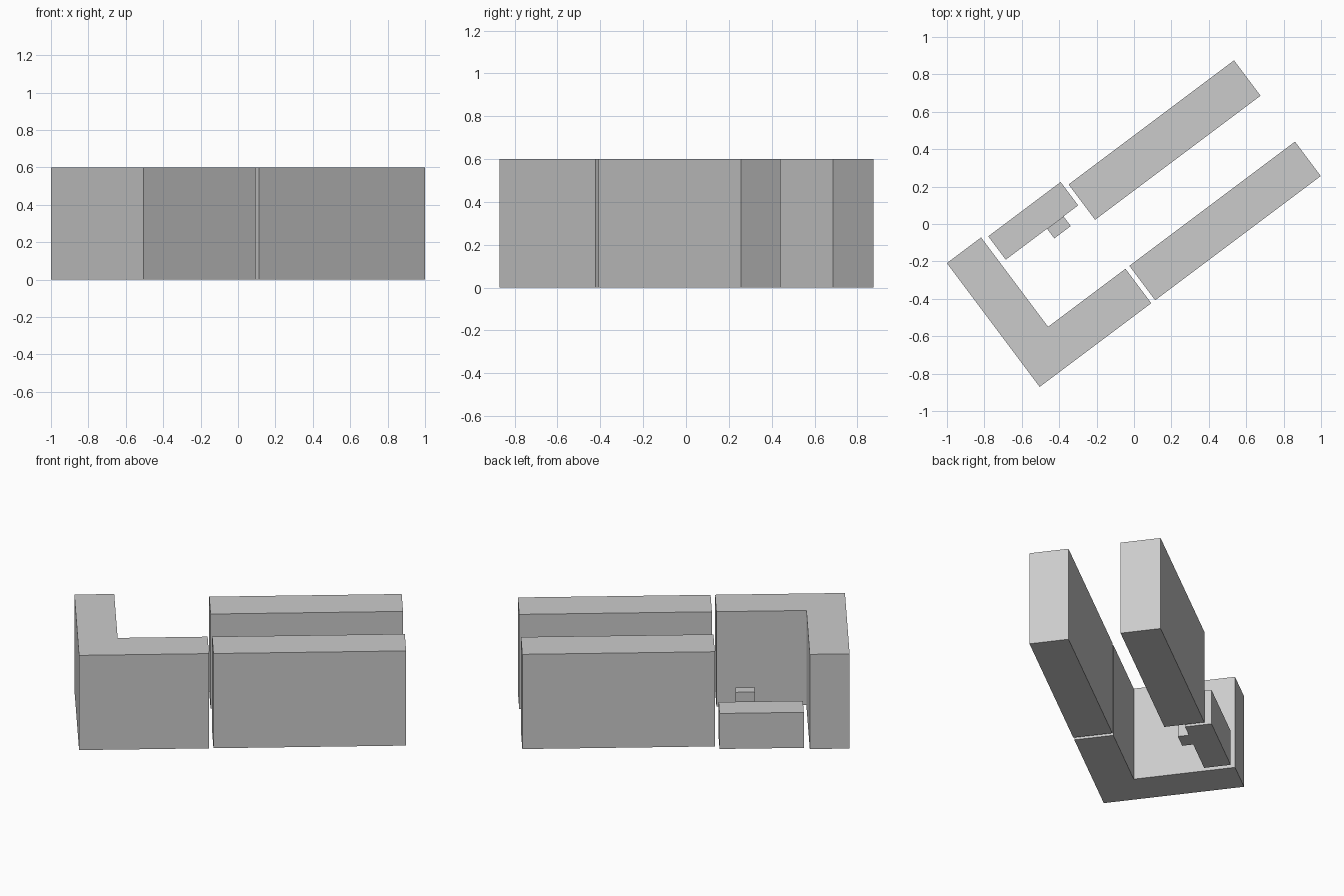
import bpy, bmesh, math
from mathutils import Matrix

if "Cube" in bpy.data.objects:
    bpy.data.objects.remove(bpy.data.objects["Cube"])

# The whole plan is turned by a 3-4-5 angle about z
TURN = Matrix.Rotation(math.atan2(3, 4), 4, 'Z')


def prism(name, plan, height):
    """Extrude a floor outline (counter-clockwise) straight up from z = 0."""
    bm = bmesh.new()
    face = bm.faces.new([bm.verts.new((x, y, 0)) for x, y in plan])
    top = bmesh.ops.extrude_face_region(bm, geom=[face], use_keep_orig=True)
    verts = [g for g in top["geom"] if isinstance(g, bmesh.types.BMVert)]
    bmesh.ops.translate(bm, verts=verts, vec=(0, 0, height))
    bmesh.ops.recalc_face_normals(bm, faces=bm.faces)
    bm.transform(TURN)
    mesh = bpy.data.meshes.new(name)
    bm.to_mesh(mesh)
    bm.free()
    obj = bpy.data.objects.new(name, mesh)
    bpy.context.collection.objects.link(obj)
    return obj


def block(name, x0, x1, y0, y1, height):
    return prism(name, [(x0, y0), (x1, y0), (x1, y1), (x0, y1)], height)


# Two long straight blocks
block("long_block_front", -0.154, 0.953, -0.394, -0.164, 0.6)
block("long_block_back", -0.153, 0.953, 0.143, 0.379, 0.6)

# L-shaped corner block
prism("corner_block", [(-0.926, -0.394), (-0.18, -0.394), (-0.18, -0.164),
                       (-0.697, -0.164), (-0.697, 0.433), (-0.926, 0.433)], 0.6)

# Low block with a small post against its inner side
block("low_block", -0.663, -0.179, 0.259, 0.415, 0.225)
block("small_post", -0.387, -0.277, 0.194, 0.259, 0.285)
